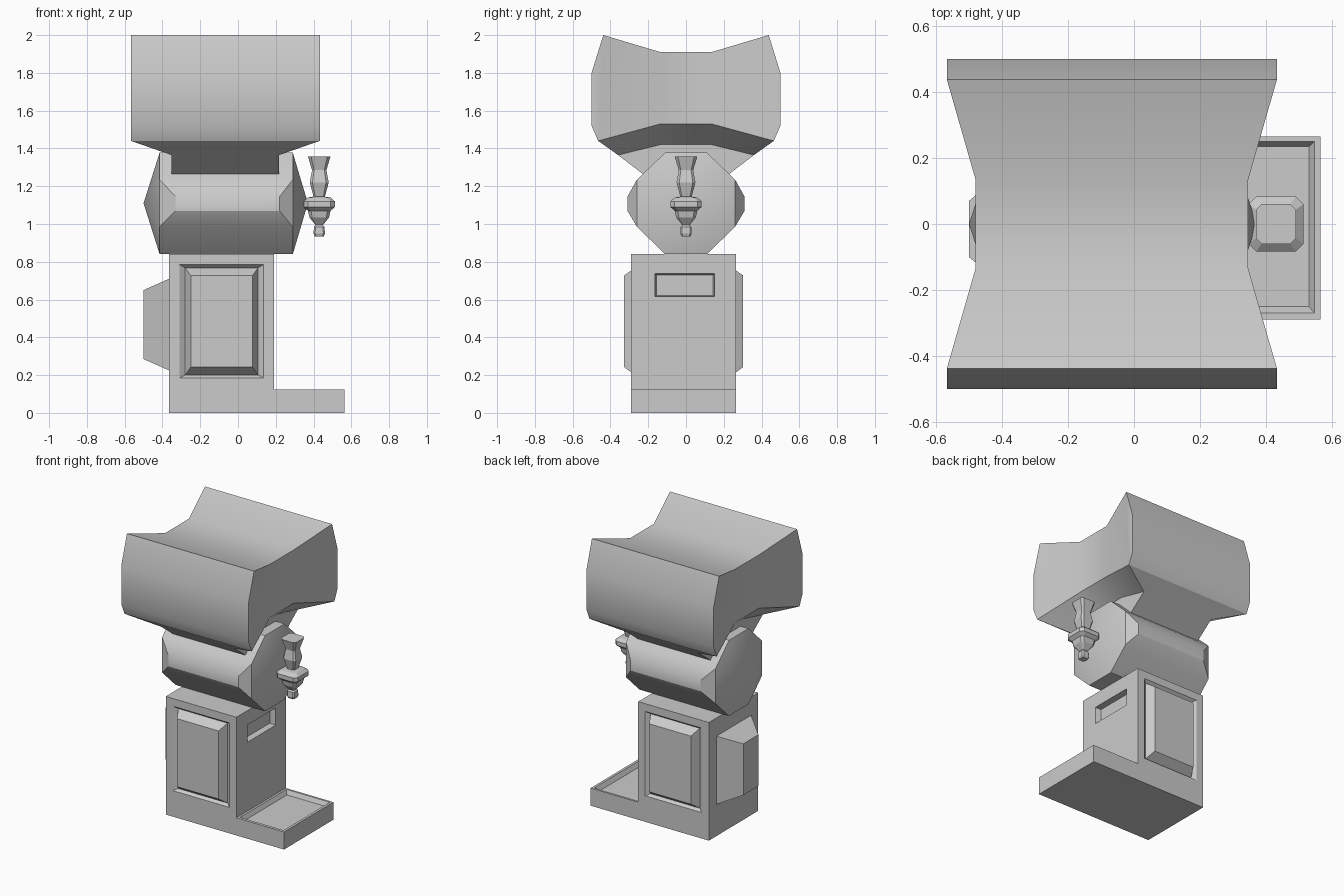
import bpy, bmesh, math
from mathutils import Vector

if "Cube" in bpy.data.objects:
    bpy.data.objects.remove(bpy.data.objects["Cube"], do_unlink=True)

grey = bpy.data.materials.new("light_grey")
grey.use_nodes = True
grey.diffuse_color = (0.6, 0.6, 0.6, 1)
grey.node_tree.nodes["Principled BSDF"].inputs["Base Color"].default_value = (0.6, 0.6, 0.6, 1)


def finish(name, bm, angle=30):
    bmesh.ops.recalc_face_normals(bm, faces=bm.faces)
    mesh = bpy.data.meshes.new(name)
    bm.to_mesh(mesh)
    bm.free()
    mesh.materials.append(grey)
    obj = bpy.data.objects.new(name, mesh)
    bpy.context.collection.objects.link(obj)
    bpy.ops.object.select_all(action="DESELECT")
    obj.select_set(True)
    bpy.context.view_layer.objects.active = obj
    bpy.ops.object.shade_smooth_by_angle(angle=math.radians(angle))
    return obj


def box(lo, hi):
    bm = bmesh.new()
    bmesh.ops.create_cube(bm, size=1)
    lo, hi = Vector(lo), Vector(hi)
    for v in bm.verts:
        v.co = (lo + hi) / 2 + v.co * (hi - lo)
    return bm


def facing(bm, direction):
    bm.normal_update()
    return max(bm.faces, key=lambda f: f.normal.dot(Vector(direction)))


def step(bm, face, axis, level, span_a, span_b):
    """Inset a rectangular face to the given spans and move it to a level."""
    bmesh.ops.inset_individual(bm, faces=[face], thickness=0.01)
    mid = face.calc_center_median()
    a, b = [i for i in range(3) if i != axis]
    for v in face.verts:
        v.co[a] = span_a[v.co[a] > mid[a]]
        v.co[b] = span_b[v.co[b] > mid[b]]
        v.co[axis] = level


def loft(bm, rings):
    loops = [[bm.verts.new(p) for p in ring] for ring in rings]
    for r, s in zip(loops, loops[1:]):
        for i in range(len(r)):
            j = (i + 1) % len(r)
            bm.faces.new((r[i], r[j], s[j], s[i]))
    return loops


# Column with raised front and back panels, outlet slot and side bulge
bm = box((-0.365, -0.29, 0), (0.19, 0.265, 0.84))
for side, wall in ((-1, -0.29), (1, 0.265)):
    f = facing(bm, (0, side, 0))
    step(bm, f, 1, wall, (-0.31, 0.135), (0.185, 0.785))
    step(bm, f, 1, wall - side * 0.02, (-0.28, 0.107), (0.2, 0.768))
    step(bm, f, 1, wall + side * 0.038, (-0.25, 0.077), (0.243, 0.727))
f = facing(bm, (1, 0, 0))
step(bm, f, 0, 0.19, (-0.165, 0.152), (0.615, 0.737))
step(bm, f, 0, 0.15, (-0.155, 0.143), (0.622, 0.73))
f = facing(bm, (-1, 0, 0))
step(bm, f, 0, -0.365, (-0.21, 0.18), (0.225, 0.71))
step(bm, f, 0, -0.5, (-0.1, 0.07), (0.285, 0.65))
finish("column", bm)

# Tray with a sunken floor
bm = box((0.19, -0.29, 0), (0.565, 0.265, 0.125))
f = facing(bm, (0, 0, 1))
step(bm, f, 2, 0.125, (0.205, 0.547), (-0.27, 0.25))
step(bm, f, 2, 0.095, (0.22, 0.53), (-0.25, 0.235))
finish("tray", bm)

# Eight-sided drum with pointed ends and raised front and back ridges
bm = bmesh.new()
half = [(0.11, 0.84), (0.26, 0.985), (0.26, 1.235), (0.11, 1.378)]
octagon = half + [(-y, z) for y, z in reversed(half)]
ends = loft(bm, [[(x, y, z) for y, z in octagon] for x in (-0.415, 0.29)])
for ring, x in zip(ends, (-0.5, 0.37)):
    tip = bm.verts.new((x, 0, 1.11))
    for i in range(8):
        bm.faces.new((ring[i], ring[(i + 1) % 8], tip))
bmesh.ops.recalc_face_normals(bm, faces=bm.faces)
for side in (-1, 1):
    step(bm, facing(bm, (0, side, 0)), 1, side * 0.31, (-0.33, 0.22), (1.07, 1.145))
finish("drum", bm)

# Saddle-shaped hopper, waisted in the middle
CX = -0.067
bm = bmesh.new()
outer = [(0.135, 1.91), (0.438, 2.0), (0.5, 1.8), (0.5, 1.52), (0.465, 1.44), (0.135, 1.53)]
profile = outer + [(-y, z) for y, z in reversed(outer)]


def half_width(y):
    return 0.5 if abs(y) > 0.3 else 0.413


n = len(profile)
walls = [[bm.verts.new((CX + s * half_width(y), y, z)) for y, z in profile] for s in (-1, 1)]
for i in range(n):
    j = (i + 1) % n
    if profile[i][1] > 1.54 or profile[j][1] > 1.54:
        bm.faces.new((walls[0][i], walls[0][j], walls[1][j], walls[1][i]))
for s in (0, 1):
    w = walls[s]
    bm.faces.new((w[0], w[5], w[6], w[11]))
    for k in (w[:6], w[6:][::-1]):
        bm.faces.new((k[0], k[1], k[4], k[5]))
        bm.faces.new(k[1:5])
for i in (3, 7):
    if profile[i][1] < 1.54:
        bm.faces.new((walls[0][i], walls[0][i + 1], walls[1][i + 1], walls[1][i]))
# Underside narrowing to the neck
throat = [(0.36, 1.365), (0.135, 1.42), (-0.135, 1.42), (-0.36, 1.365)]
low = []
for s, w in zip((-1, 1), walls):
    x = CX + s * 0.285
    t = [bm.verts.new((x, y, z)) for y, z in throat]
    rim = w[4:8]
    for i in range(3):
        bm.faces.new((rim[i], rim[i + 1], t[i + 1], t[i]))
    foot = [bm.verts.new((x, y, 1.258)) for y in (0.22, -0.22)]
    bm.faces.new(t + foot[::-1])
    low.append((rim, t, foot))
(r0, t0, f0), (r1, t1, f1) = low
for e, k in ((0, 0), (3, 1)):
    bm.faces.new((r0[e], r1[e], t1[e], t0[e]))
    bm.faces.new((t0[e], t1[e], f1[k], f0[k]))
bm.faces.new((f0[0], f0[1], f1[1], f1[0]))
if not any(set(f.verts) == {r0[0], r1[0], walls[0][3], walls[1][3]} for f in bm.faces):
    bm.faces.new((walls[0][3], r0[0], r1[0], walls[1][3]))
finish("hopper", bm)

# Lever: square sections with a chamfered collar and an end knob
sections = [(0.935, 0.024), (0.95, 0.03), (0.985, 0.028), (0.995, 0.02), (1.035, 0.052),
            (1.07, 0.06), (1.09, 0.083), (1.12, 0.083), (1.14, 0.06), (1.145, 0.03),
            (1.22, 0.05), (1.285, 0.038), (1.358, 0.06)]
bm = bmesh.new()
rings = []
for z, r in sections:
    c = r * 0.72
    corners = [(r, c), (c, r), (-c, r), (-r, c), (-r, -c), (-c, -r), (c, -r), (r, -c)]
    rings.append([(0.43 + x, y, z) for x, y in corners])
loops = loft(bm, rings)
bm.faces.new(loops[0])
bm.faces.new(loops[-1])
finish("lever", bm, 20)
